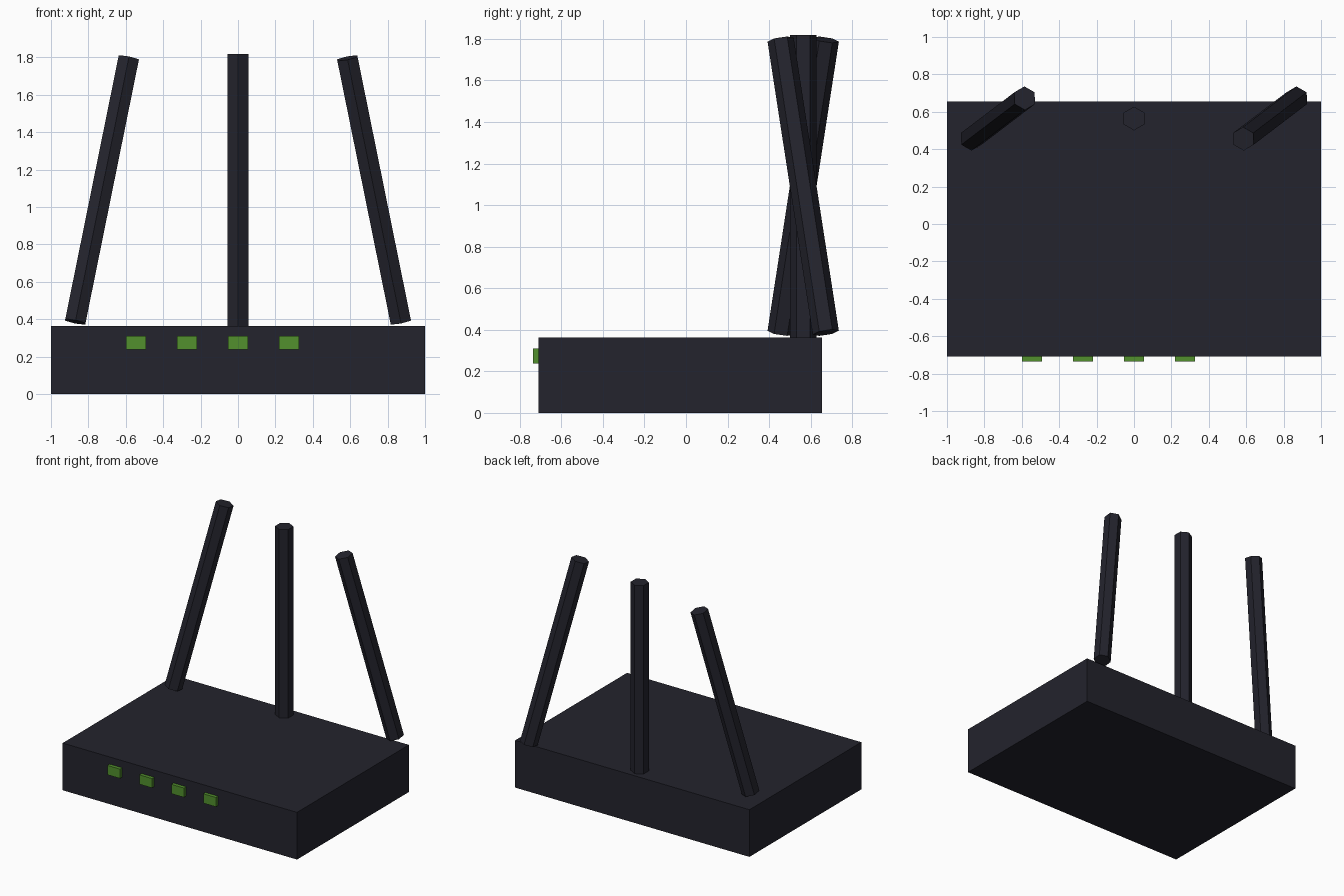
import bpy

if "Cube" in bpy.data.objects:
    bpy.data.objects.remove(bpy.data.objects["Cube"])


def material(name, rgb):
    m = bpy.data.materials.new(name)
    m.diffuse_color = (*rgb, 1.0)
    m.use_nodes = True
    m.node_tree.nodes["Principled BSDF"].inputs["Base Color"].default_value = m.diffuse_color
    return m


dark = material("dark plastic", (0.017, 0.017, 0.026))
green = material("green light", (0.085, 0.28, 0.027))


def box(name, centre, size, mat):
    bpy.ops.mesh.primitive_cube_add(size=1, location=centre)
    o = bpy.context.object
    o.name = name
    o.scale = size
    bpy.ops.object.transform_apply(location=False, rotation=False, scale=True)
    o.data.materials.append(mat)
    return o


# Main housing
box("housing", (0, -0.027, 0.182), (2.0, 1.364, 0.364), dark)

# Row of status lights on the front
for i in range(4):
    box(f"status_light_{i + 1}", (-0.5455 + 0.2727 * i, -0.718, 0.273),
        (0.107, 0.036, 0.072), green)

# Three six-sided antennas, the outer two tilted
for side, label in ((-1, "left"), (0, "middle"), (1, "right")):
    bpy.ops.mesh.primitive_cylinder_add(
        vertices=6, radius=0.0636, depth=1.4545,
        location=(0.7273 * side, 0.564, 1.091),
        rotation=(0.15 * side, -0.2 * side, 0))
    antenna = bpy.context.object
    antenna.name = f"{label}_antenna"
    antenna.data.materials.append(dark)
